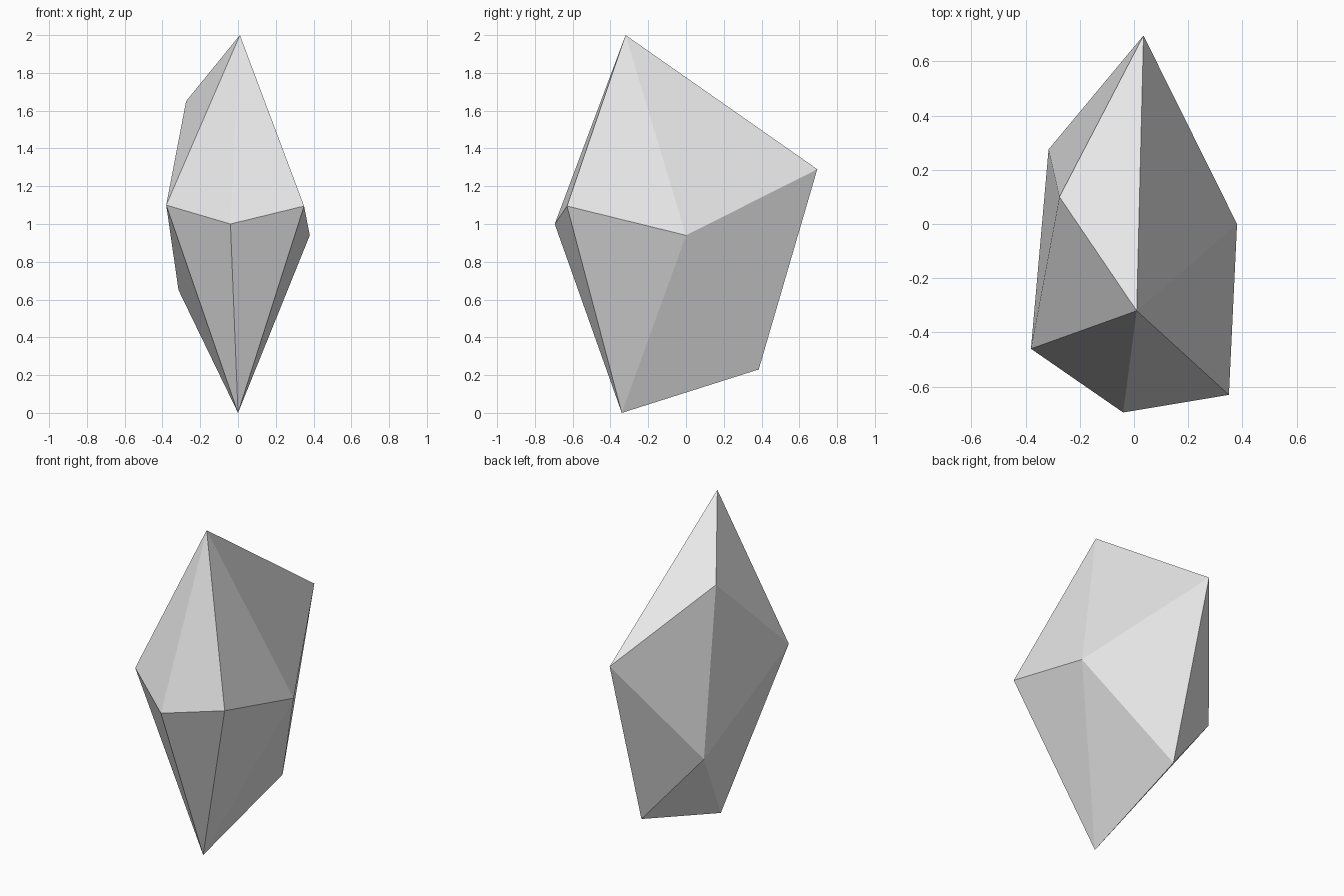
import bpy
import bmesh

if "Cube" in bpy.data.objects:
    bpy.data.objects.remove(bpy.data.objects["Cube"])

# Corner points of the faceted crystal-like rock
corners = {
    "top": (0.01, -0.32, 2.0),
    "base": (0.0, -0.34, 0.0),
    "front": (-0.04, -0.695, 1.0),
    "front_right": (0.35, -0.63, 1.095),
    "right": (0.38, 0.0, 0.94),
    "back": (0.035, 0.695, 1.29),
    "left_high": (-0.275, 0.10, 1.65),
    "front_left": (-0.38, -0.46, 1.10),
    "left_low": (-0.315, 0.275, 0.65),
    "base_back": (0.035, 0.385, 0.23),
}

# Each fan is a centre corner and the strip of corners around it
fans = [
    ("top", ["front_left", "front", "front_right", "right", "back",
             "left_high", "front_left"]),
    ("base", ["front_left", "front", "front_right", "right", "base_back",
              "left_low", "front_left"]),
    ("left_low", ["front_left", "left_high", "back", "base_back"]),
    ("right", ["back", "base_back"]),
]

bm = bmesh.new()
verts = {name: bm.verts.new(co) for name, co in corners.items()}
for centre, strip in fans:
    for a, b in zip(strip, strip[1:]):
        bm.faces.new((verts[centre], verts[a], verts[b]))
bmesh.ops.recalc_face_normals(bm, faces=bm.faces)

# Flat-shaded rock in one grey stone colour
mesh = bpy.data.meshes.new("rock")
bm.to_mesh(mesh)
bm.free()
stone = bpy.data.materials.new("stone_grey")
stone.diffuse_color = (0.8, 0.8, 0.8, 1.0)
stone.use_nodes = True
stone.node_tree.nodes["Principled BSDF"].inputs["Base Color"].default_value = stone.diffuse_color
mesh.materials.append(stone)
rock = bpy.data.objects.new("rock", mesh)
bpy.context.collection.objects.link(rock)
